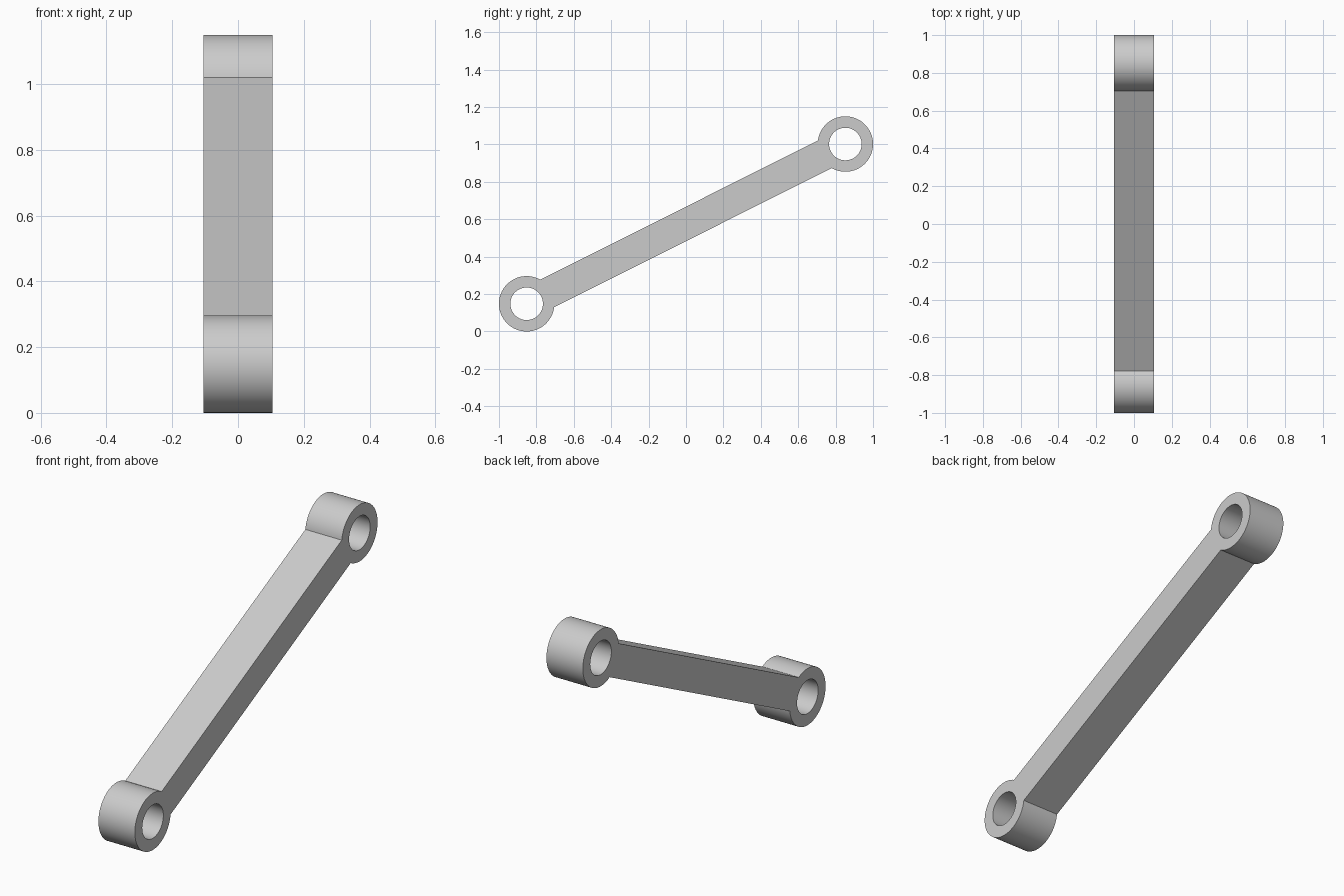
import bpy, bmesh
from math import sin, cos, pi, asin, atan2, hypot
from mathutils import Matrix

if "Cube" in bpy.data.objects:
    bpy.data.objects.remove(bpy.data.objects["Cube"])

R, HOLE, BAR, HALF_X = 0.148, 0.087, 0.0825, 0.105
DY, DZ, MID_Z = 0.852, 0.427, 0.575      # eye offsets from the link centre
TILT, HALF_LEN = atan2(DZ, DY), hypot(DY, DZ)
SEG = 96


def arc(cx, r, start, end, n):
    return [(cx + r * cos(start + (end - start) * i / n),
             r * sin(start + (end - start) * i / n)) for i in range(n + 1)]


def add_loop(curve, pts):
    s = curve.splines.new('POLY')
    s.points.add(len(pts) - 1)
    for p, (u, v) in zip(s.points, pts):
        p.co = (u, v, 0, 1)
    s.use_cyclic_u = True


# Link profile: two round eyes joined by a straight bar, with bored holes
curve = bpy.data.curves.new("connecting_link", 'CURVE')
curve.dimensions = '2D'
curve.fill_mode = 'BOTH'
curve.extrude = HALF_X
a = asin(BAR / R)
add_loop(curve, arc(HALF_LEN, R, -(pi - a), pi - a, SEG)
         + arc(-HALF_LEN, R, a, 2 * pi - a, SEG))
for side in (-1, 1):
    add_loop(curve, arc(side * HALF_LEN, HOLE, 0, 2 * pi, SEG)[:-1])

link = bpy.data.objects.new("connecting_link", curve)
bpy.context.collection.objects.link(link)
bpy.context.view_layer.objects.active = link
link.select_set(True)
bpy.ops.object.convert(target='MESH')
link = bpy.context.object

# Stand the profile in the YZ plane, tilt it and weld the caps to the walls
stand = Matrix(((0, 0, 1, 0), (1, 0, 0, 0), (0, 1, 0, MID_Z), (0, 0, 0, 1)))
link.data.transform(stand @ Matrix.Rotation(TILT, 4, 'Z'))
bm = bmesh.new()
bm.from_mesh(link.data)
bmesh.ops.remove_doubles(bm, verts=bm.verts, dist=1e-5)
bmesh.ops.recalc_face_normals(bm, faces=bm.faces)
bm.to_mesh(link.data)
bm.free()
bpy.ops.object.shade_smooth_by_angle(angle=pi / 6)
